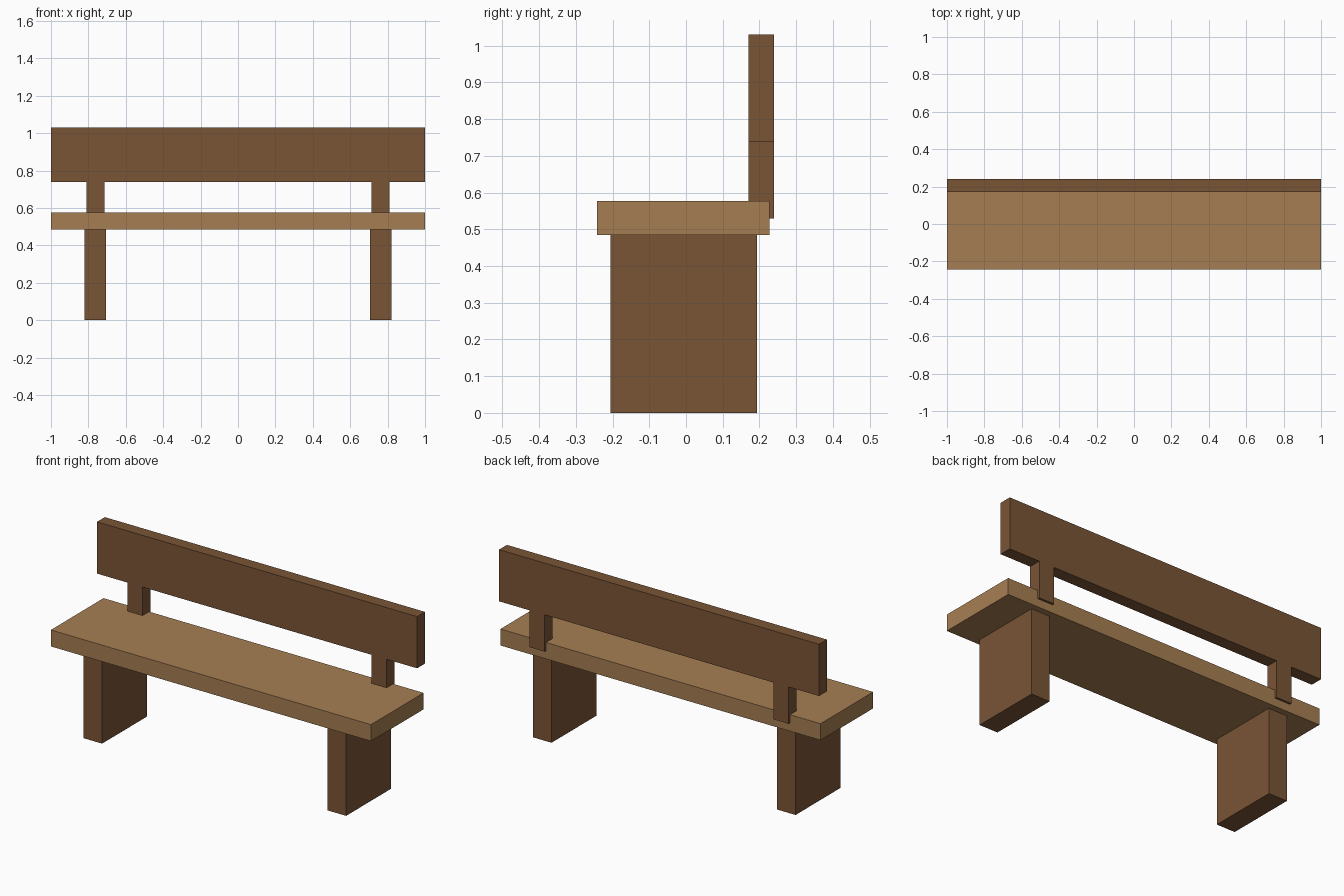
import bpy

if "Cube" in bpy.data.objects:
    bpy.data.objects.remove(bpy.data.objects["Cube"])


def material(name, color):
    mat = bpy.data.materials.new(name)
    mat.diffuse_color = (*color, 1)
    mat.use_nodes = True
    mat.node_tree.nodes["Principled BSDF"].inputs["Base Color"].default_value = mat.diffuse_color
    return mat


def box(name, x, y, z, mat):
    """Box spanning the given (min, max) ranges."""
    spans = (x, y, z)
    bpy.ops.mesh.primitive_cube_add(size=1, location=[(a + b) / 2 for a, b in spans])
    obj = bpy.context.object
    obj.name = name
    obj.scale = [b - a for a, b in spans]
    bpy.ops.object.transform_apply(location=False, rotation=False, scale=True)
    obj.data.materials.append(mat)
    return obj


light_wood = material("light_wood", (0.38, 0.21, 0.086))
dark_wood = material("dark_wood", (0.195, 0.09, 0.037))

# Seat plank and backrest board
box("seat", (-1, 1), (-0.242, 0.228), (0.484, 0.577), light_wood)
box("backrest", (-1, 1), (0.17, 0.24), (0.738, 1.03), dark_wood)

# Slab legs and backrest posts, one of each per side
for side, s in (("left", -1), ("right", 1)):
    leg_x = sorted((s * 0.705, s * 0.82))
    post_x = sorted((s * 0.715, s * 0.81))
    box(f"{side}_leg", leg_x, (-0.206, 0.193), (0, 0.484), dark_wood)
    box(f"{side}_backrest_post", post_x, (0.17, 0.24), (0.53, 0.738), dark_wood)
